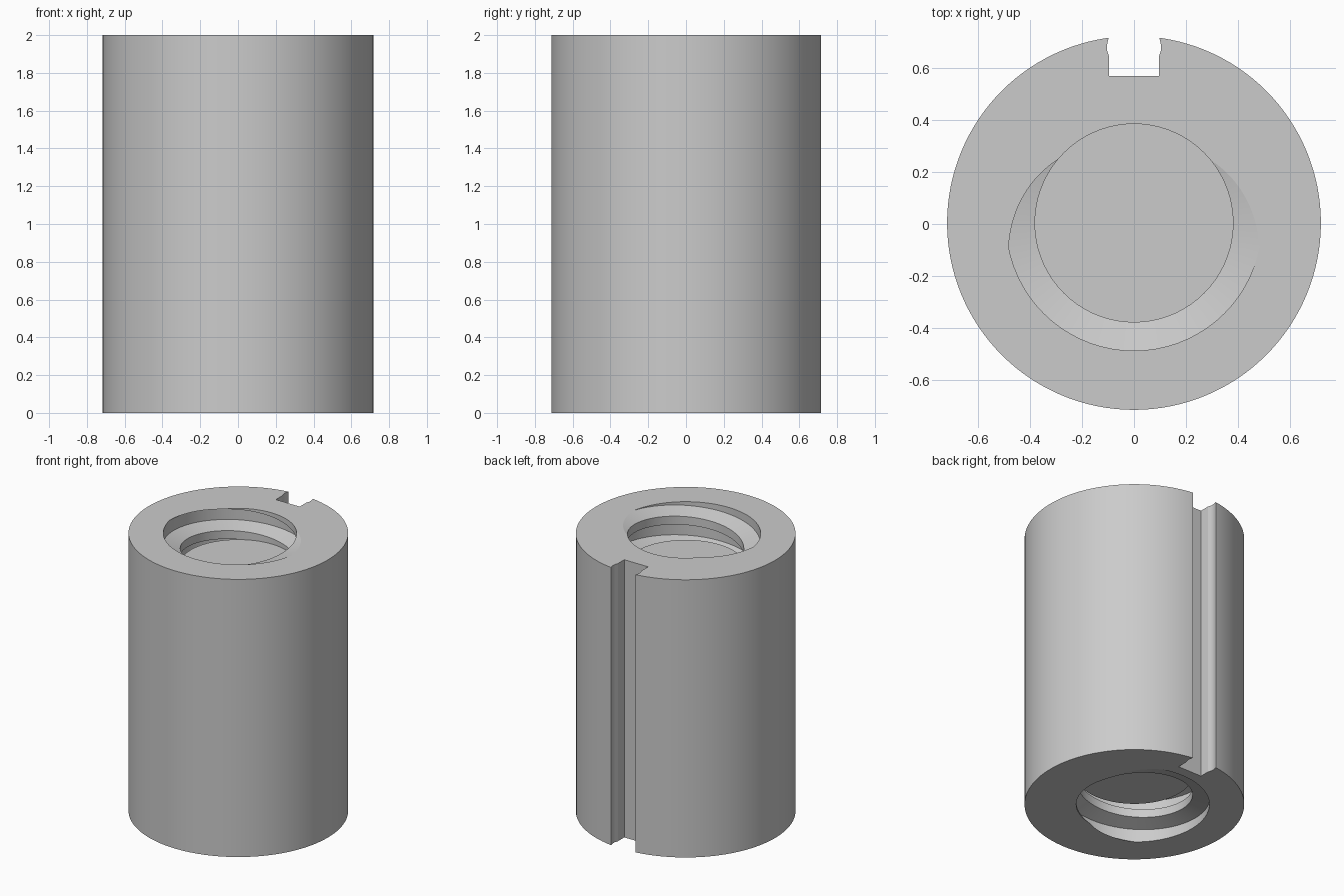
import bpy, bmesh, math

cube = bpy.data.objects.get("Cube")
if cube:
    bpy.data.objects.remove(cube)

HEIGHT, RADIUS, CENTRE_Y = 2.0, 0.717, 0.004
CREST, ROOT = 0.38, 0.49           # bore radii of the thread
PITCH = HEIGHT / (9 + 1 / 3)
STEPS = 72                         # steps per thread turn
FLOOR_DEPTH = 0.225                # depth of the bore at each end

grey = bpy.data.materials.new("plain_grey")
grey.use_nodes = True
colour = (0.6, 0.6, 0.6, 1)
grey.diffuse_color = colour
grey.node_tree.nodes["Principled BSDF"].inputs["Base Color"].default_value = colour


def add_object(name, bm):
    bmesh.ops.recalc_face_normals(bm, faces=bm.faces)
    mesh = bpy.data.meshes.new(name)
    bm.to_mesh(mesh)
    bm.free()
    mesh.materials.append(grey)
    obj = bpy.data.objects.new(name, mesh)
    bpy.context.collection.objects.link(obj)
    return obj


def prism(name, outline, z0, z1):
    """Extrude a closed outline straight up."""
    bm = bmesh.new()
    face = bm.faces.new([bm.verts.new((x, y, z0)) for x, y in outline])
    top = bmesh.ops.extrude_face_region(bm, geom=[face])["geom"]
    bmesh.ops.translate(bm, vec=(0, 0, z1 - z0),
                        verts=[v for v in top if isinstance(v, bmesh.types.BMVert)])
    return add_object(name, bm)


def circle(radius, count):
    return [(radius * math.cos(math.tau * i / count),
             CENTRE_Y + radius * math.sin(math.tau * i / count)) for i in range(count)]


def threaded_rod(name):
    """Closed trapezoidal right-hand thread, longer than the body."""
    profile = [(CREST, -0.36), (ROOT, -0.22), (ROOT, 0.22), (CREST, 0.36)]
    bm = bmesh.new()
    rows = []
    for i in range(-3 * STEPS, 13 * STEPS + 1):
        a = math.tau * i / STEPS + math.radians(150)
        rows.append([bm.verts.new((r * math.cos(a), CENTRE_Y + r * math.sin(a),
                                   PITCH * (i / STEPS + h))) for r, h in profile])
    for i in range(len(rows) - 1):
        here, after = rows[i], rows[i + 1]
        for k in range(3):
            bm.faces.new((here[k], after[k], after[k + 1], here[k + 1]))
        if i + 1 + STEPS < len(rows):
            bm.faces.new((here[3], after[3], rows[i + 1 + STEPS][0], rows[i + STEPS][0]))
    # close both ends with a fan to a point on the axis
    hubs = []
    for k, first, last in ((0, rows[0], rows[STEPS]), (3, rows[-1 - STEPS], rows[-1])):
        hubs.append(bm.verts.new((0, CENTRE_Y, (first[k].co.z + last[k].co.z) / 2)))
    for e in [e for e in bm.edges if e.is_boundary]:
        bm.faces.new((*e.verts, hubs[e.verts[0].co.z > HEIGHT / 2]))
    return add_object(name, bm)


def cut(target, cutter):
    mod = target.modifiers.new(cutter.name, "BOOLEAN")
    mod.operation, mod.solver, mod.object = "DIFFERENCE", "EXACT", cutter
    bpy.context.view_layer.objects.active = target
    bpy.ops.object.modifier_apply(modifier=mod.name)
    bpy.data.objects.remove(cutter)


# Cylindrical sleeve
sleeve = prism("threaded_sleeve", circle(RADIUS, 128), 0, HEIGHT)

# Keyway along the back, with slightly hollowed side walls
side = [(0.095, 0.567), (0.095, 0.64), (0.103, 0.665), (0.104, 0.685), (0.096, 0.72), (0.096, 0.8)]
keyway = prism("keyway_cutter", side + [(-x, y) for x, y in reversed(side)], -0.2, HEIGHT + 0.2)
cut(sleeve, keyway)

# Threaded bore
cut(sleeve, threaded_rod("thread_cutter"))

# Solid core that forms the flat floor at both ends
core = prism("bore_core", circle(CREST + 0.002, 96), FLOOR_DEPTH, HEIGHT - FLOOR_DEPTH)

for obj in (sleeve, core):
    bpy.ops.object.select_all(action="DESELECT")
    obj.select_set(True)
    bpy.context.view_layer.objects.active = obj
    bpy.ops.object.shade_smooth_by_angle(angle=math.radians(14))
